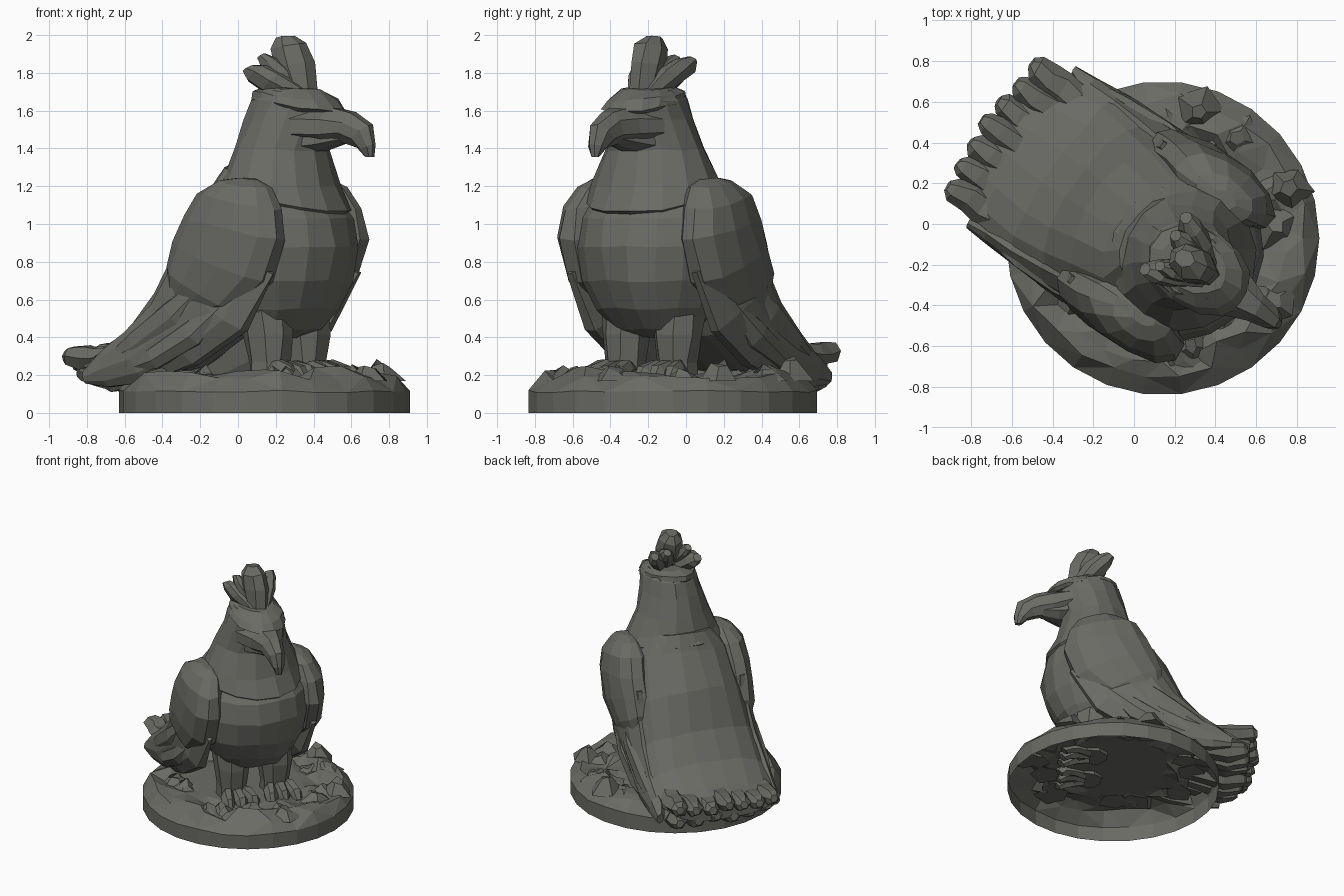
import bpy, bmesh, random
from math import sin, cos, pi, radians
from mathutils import Vector, Matrix

random.seed(4)
TURN = Matrix.Rotation(radians(-34.5), 4, 'Z')  # bird's forward axis (u) into the world
stone = bpy.data.materials.new("dark_stone")
stone.diffuse_color = (0.145, 0.145, 0.13, 1)


def finish(name, bm):
    bmesh.ops.recalc_face_normals(bm, faces=bm.faces[:])
    me = bpy.data.meshes.new(name)
    bm.to_mesh(me)
    bm.free()
    me.materials.append(stone)
    ob = bpy.data.objects.new(name, me)
    bpy.context.collection.objects.link(ob)
    return ob


def loft(name, rows, n=12, side=1, rough=0.008):
    """Rows: forward, sideways, height, tilt of the ring, ring radius, side radius."""
    bm = bmesh.new()
    rings = []
    for u, v, z, t, ra, rb in rows:
        t = radians(t)
        ring = []
        for i in range(n):
            a = 2 * pi * (i + 0.5) / n
            p = Vector((u + ra * cos(a) * cos(t), side * (v + rb * sin(a)),
                        z + ra * cos(a) * sin(t)))
            k = min(rough, 0.12 * min(ra, rb))
            p += Vector((random.uniform(-k, k) for _ in range(3)))
            ring.append(bm.verts.new(TURN @ p))
        rings.append(ring)
    for r0, r1 in zip(rings, rings[1:]):
        for i in range(n):
            j = (i + 1) % n
            bm.faces.new((r0[i], r0[j], r1[j], r1[i]))
    bm.faces.new(rings[0])
    bm.faces.new(rings[-1])
    return finish(name, bm)


# Open-bottomed round base with a jagged rim of ground around a flat middle
bm = bmesh.new()
centre, n, rings = Vector((0.14, -0.07, 0)), 26, []
for k, (r, z, dz) in enumerate([(.77, 0, 0), (.77, .115, .008), (.69, .20, .025),
                                (.59, .205, .05), (.48, .185, .03), (.40, .19, 0)]):
    ring = []
    for i in range(n):
        a = 2 * pi * (i + (0.5 if k > 2 else 0)) / n
        rr = r + (random.uniform(-.03, .03) if k > 1 else 0)
        ring.append(bm.verts.new(centre + Vector((
            rr * cos(a), rr * sin(a), z + random.uniform(-dz, dz)))))
    rings.append(ring)
for r0, r1 in zip(rings, rings[1:]):
    for i in range(n):
        bm.faces.new((r0[i], r0[(i + 1) % n], r1[(i + 1) % n], r1[i]))
bmesh.ops.triangulate(bm, faces=[f for f in bm.faces if f.calc_center_median().z > .13])
bm.faces.new(rings[-1])
finish("rocky_base", bm)

# Angular rocks: lopsided low cones half sunk in the ground
spots = [(.76, .18, .285), (.32, .55, .30), (.28, -.6, .25), (.68, -.38, .25), (.5, .42, .26)]
for i in range(12):
    a, r = i * 2 * pi / 12 + random.uniform(-.2, .2), random.uniform(.48, .61)
    spots.append((.14 + r * cos(a), -.07 + r * sin(a), random.uniform(.22, .26)))
for x, y, top in spots:
    bm = bmesh.new()
    bmesh.ops.create_cone(bm, cap_ends=True, segments=5, radius1=1, radius2=.35, depth=1)
    s, spin = random.uniform(.10, .14), Matrix.Rotation(random.uniform(0, 6), 3, 'Z')
    for v in bm.verts:
        p = spin @ v.co * random.uniform(.7, 1.1)
        up = top - random.uniform(0, .05) if v.co.z > 0 else .17
        v.co = Vector((x + p.x * s, y + p.y * s, up))
    max(bm.verts, key=lambda q: q.co.z).co.z = top
    finish("rock", bm)

# Chest and belly
loft("torso", [(.28, 0, 1.15, 0, .27, .34), (.30, 0, 1.03, 0, .35, .40),
               (.31, 0, .88, 0, .37, .42), (.30, 0, .70, 0, .345, .39),
               (.28, 0, .55, 0, .29, .32), (.27, 0, .44, 0, .19, .24),
               (.27, 0, .40, 0, .08, .10)], 16)

# Back sweeping down into the tail
loft("back", [(.16, 0, 1.28, 170, .18, .25), (.14, 0, 1.10, 155, .24, .36),
              (-.04, 0, .82, 145, .25, .41), (-.20, 0, .55, 138, .21, .44),
              (-.42, 0, .36, 115, .15, .46), (-.65, 0, .27, 95, .10, .43),
              (-.82, 0, .25, 90, .07, .36)], 16)

# Neck with collar dipping in front, head and overhanging brow
loft("neck_and_head", [(.29, 0, 1.11, -14, .32, .33), (.29, 0, 1.15, -14, .37, .37),
                       (.29, 0, 1.24, -8, .30, .34), (.285, 0, 1.40, -3, .25, .27),
                       (.325, 0, 1.55, 0, .245, .22), (.355, 0, 1.65, -4, .24, .195),
                       (.355, 0, 1.70, -4, .19, .155)], 14)
loft("brow_cap", [(.38, 0, 1.61, -7, .25, .18), (.39, 0, 1.635, -8, .275, .20),
                  (.37, 0, 1.68, -6, .25, .185), (.36, 0, 1.72, -4, .17, .13)], 14)

# Hooked beak and lower jaw
loft("upper_beak", [(.46, 0, 1.52, 90, .11, .20), (.60, 0, 1.52, 85, .105, .13),
                    (.71, 0, 1.51, 70, .095, .085), (.79, 0, 1.475, 40, .09, .065),
                    (.83, 0, 1.41, 12, .055, .045), (.845, 0, 1.355, 0, .025, .02)], 8)
loft("lower_beak", [(.40, 0, 1.43, 90, .07, .20), (.55, 0, 1.44, 90, .055, .12),
                    (.68, 0, 1.46, 90, .035, .06)], 8)

# Crest feathers: tip position, width and ring tilt
for u, v, z, w, t in [(.30, 0, 1.99, .115, 12), (.19, .17, 1.87, .08, 35),
                      (.17, -.15, 1.82, .08, 38), (.20, .07, 1.88, .07, 35),
                      (.22, -.10, 1.89, .065, 30)]:
    rows = []
    for f, g in [(0, .75), (.5, 1), (.82, .9), (1, .45)]:
        rows.append((.41 + (u - .41) * f ** 1.15, v * (.25 + .75 * f),
                     1.68 + (z - 1.68) * f, t, w * g, w * g * .85))
    loft("crest_feather", rows, 7)

for s in (1, -1):
    # Folded wings: plump shoulder coverts over long flight feathers
    loft("wing_shoulder", [(.30, .35, 1.24, -5, .06, .04), (.29, .355, 1.21, -8, .16, .10),
                           (.27, .38, 1.12, -10, .26, .14), (.25, .39, .98, -12, .315, .155),
                           (.17, .395, .80, -20, .32, .15), (.05, .40, .66, -28, .25, .125),
                           (-.07, .41, .57, -32, .11, .06)], 12, s)
    loft("wing_flight", [(.20, .40, .85, -20, .34, .06), (.08, .40, .60, -35, .30, .10),
                         (-.12, .405, .42, -50, .22, .095), (-.36, .42, .29, -65, .15, .08),
                         (-.55, .43, .23, -75, .10, .06),
                         (-.67, .45, .19, -80, .04, .03)], 10, s)
    # Raised feather ridges along the wing
    for k in range(2):
        du, dz = -.12 * k, .11 * k
        loft("wing_feather", [(.22 + du, .44, .58 + dz, -40, .05, .04),
                              (.02 + du, .455, .42 + dz * .9, -50, .09, .06),
                              (-.22 + du, .46, .29 + dz * .7, -60, .07, .05),
                              (-.40 + du, .46, .23 + dz * .4, -75, .03, .02)], 7, s)

    # Thighs
    loft("leg", [(.29, .165, .56, 0, .15, .14), (.31, .165, .42, 0, .14, .13),
                 (.32, .165, .27, 0, .11, .11), (.32, .165, .17, 0, .11, .11)], 8, s)
    # Stubby toes, fanned and rounded
    for k in (-1, 0, 1):
        loft("toe", [(.34, .165 + .04 * k, .21, 90, .06, .05),
                     (.43, .165 + .075 * k, .22, 85, .065, .055),
                     (.50, .165 + .095 * k, .20, 65, .06, .05),
                     (.54, .165 + .10 * k, .16, 40, .035, .035)], 7, s)

# Two layers of fanned, overlapping tail feathers
for name, count, spread, tip, z in [("tail_feather", 7, .35, -.90, .305),
                                    ("under_tail_feather", 6, .33, -.82, .20)]:
    for i in range(count):
        f = 2 * i / (count - 1) - 1
        v, t = spread * f, tip + .05 * f * f + random.uniform(-.02, .02)
        h = z + random.uniform(-.02, .02)
        loft(name, [(-.42, v * .9, h + .02, 110, .04, .07),
                    (-.66, v, h - .02, 95, .065, .085),
                    (t + .11, v, h - .01, 85, .07, .08),
                    (t + .02, v * 1.03, h, 80, .055, .06),
                    (t - .01, v * 1.04, h, 80, .03, .03)], 6)
